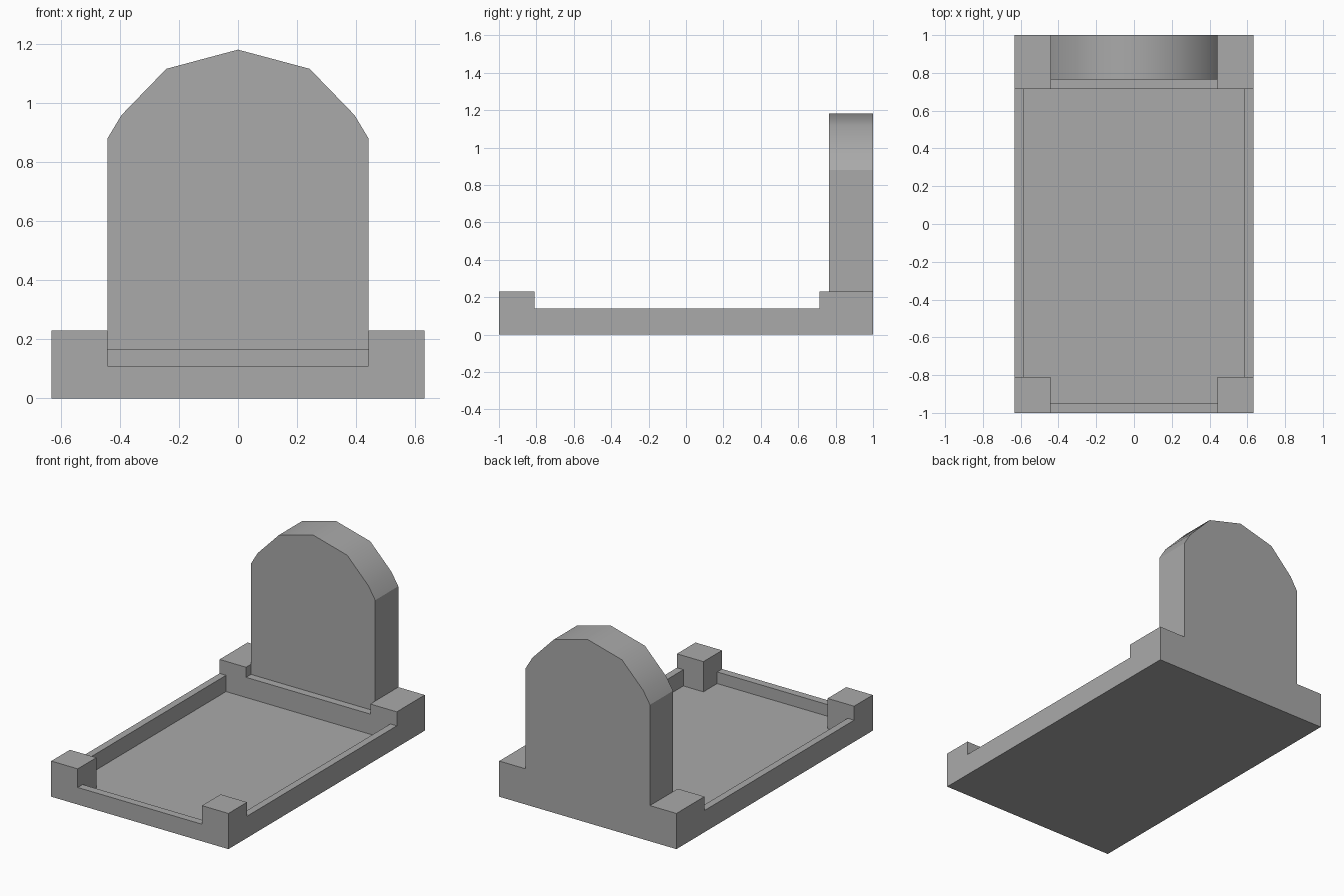
import bpy
import bmesh

cube = bpy.data.objects.get("Cube")
if cube:
    bpy.data.objects.remove(cube, do_unlink=True)

# Single stone colour
stone = bpy.data.materials.new("grey_stone")
stone.use_nodes = True
GREY = (0.4, 0.4, 0.4, 1)
stone.diffuse_color = GREY
stone.node_tree.nodes["Principled BSDF"].inputs["Base Color"].default_value = GREY


def prism(name, outline, y0, y1):
    """Extrude an x-z outline from y0 to y1."""
    bm = bmesh.new()
    face = bm.faces.new([bm.verts.new((x, y0, z)) for x, z in outline])
    moved = bmesh.ops.extrude_face_region(bm, geom=[face])["geom"]
    verts = [v for v in moved if isinstance(v, bmesh.types.BMVert)]
    bmesh.ops.translate(bm, verts=verts, vec=(0, y1 - y0, 0))
    bmesh.ops.recalc_face_normals(bm, faces=bm.faces)
    mesh = bpy.data.meshes.new(name)
    bm.to_mesh(mesh)
    bm.free()
    mesh.materials.append(stone)
    obj = bpy.data.objects.new(name, mesh)
    bpy.context.collection.objects.link(obj)
    return obj


def box(name, x0, x1, y0, y1, z0, z1):
    return prism(name, [(x0, z0), (x1, z0), (x1, z1), (x0, z1)], y0, y1)


def cut(target, *bounds):
    """Remove a box-shaped volume from the target."""
    cutter = box("cutter", *bounds)
    cutter.hide_render = True
    mod = target.modifiers.new("cut", 'BOOLEAN')
    mod.operation = 'DIFFERENCE'
    mod.solver = 'EXACT'
    mod.object = cutter
    bpy.context.view_layer.objects.active = target
    bpy.ops.object.modifier_apply(modifier=mod.name)
    bpy.data.objects.remove(cutter, do_unlink=True)


W, POST_X = 0.632, 0.443       # half width, inner side of the corner posts
POST_Y, BACK_Y = -0.81, 0.715  # inner ends of the front and back posts
KERB_X, KERB_Y = 0.586, -0.95  # inner sides of the kerbs
FLOOR, TOP = 0.035, 0.23
LEDGE = 0.165
STONE_Y = 0.765

# Surround: a slab cut down to floor, kerbs, posts and back ledge
surround = box("grave_surround", -W, W, -1, 1, 0, TOP)
cut(surround, -1, 1, POST_Y, BACK_Y, 0.14, 1)              # side kerb tops
cut(surround, -POST_X, POST_X, -2, POST_Y + 0.1, 0.11, 1)  # front kerb top
cut(surround, -POST_X, POST_X, BACK_Y - 0.1, 2, LEDGE, 1)  # back ledge
cut(surround, -KERB_X, KERB_X, POST_Y, BACK_Y, FLOOR, 1)   # sunken floor
cut(surround, -POST_X, POST_X, KERB_Y, POST_Y + 0.1, FLOOR, 1)

# Headstone: mirrored arch outline standing on the ledge
half = [(POST_X, LEDGE), (POST_X, 0.88), (0.395, 0.96), (0.243, 1.117)]
outline = half + [(0, 1.182)] + [(-x, z) for x, z in reversed(half)]
headstone = prism("headstone", outline, STONE_Y, 1)

# Smooth only the arched top
for poly in headstone.data.polygons:
    poly.use_smooth = poly.normal.z > 0.1
